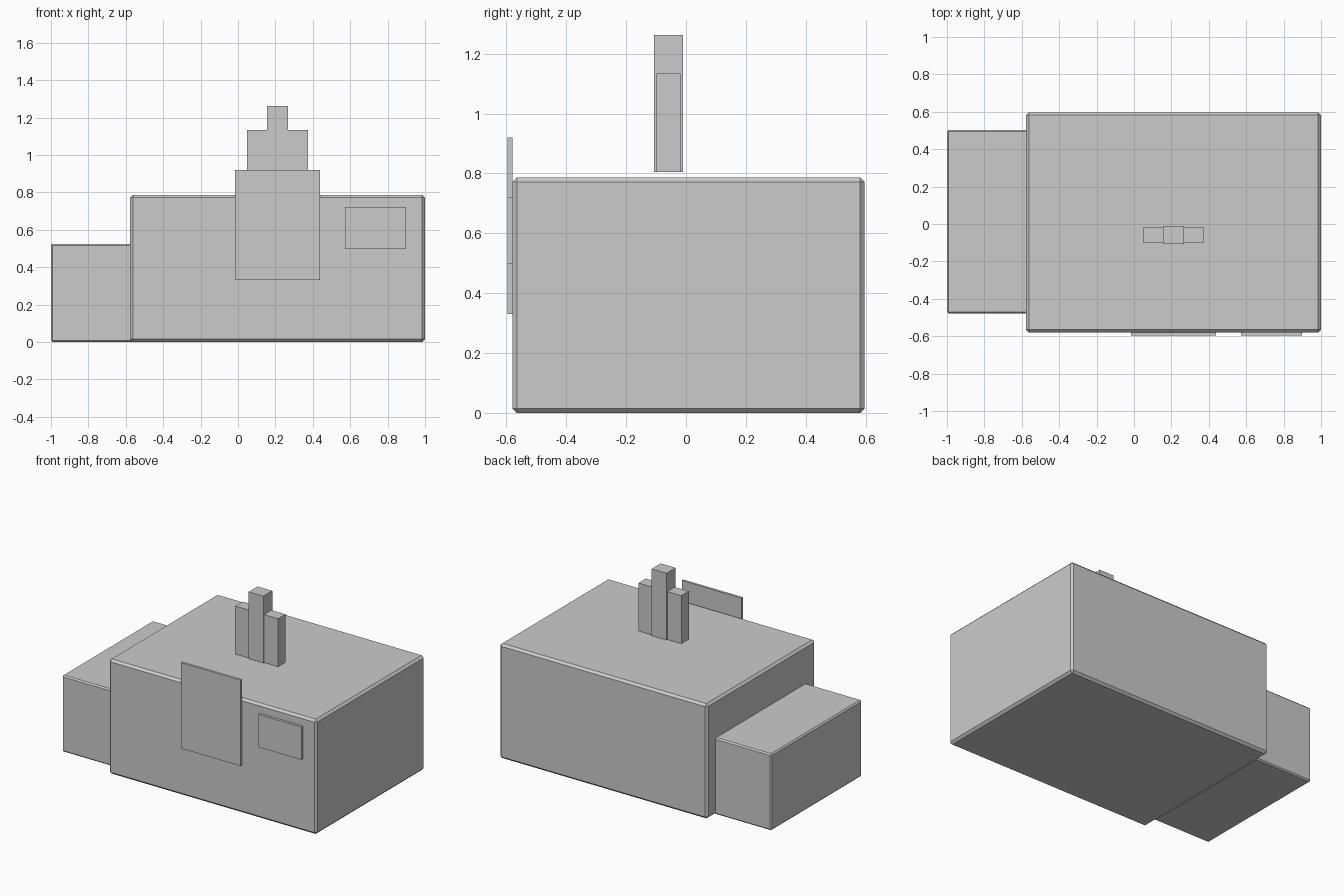
import bpy

if "Cube" in bpy.data.objects:
    bpy.data.objects.remove(bpy.data.objects["Cube"])

grey = bpy.data.materials.new("plain grey")
grey.diffuse_color = (0.6, 0.6, 0.6, 1)
grey.use_nodes = True
grey.node_tree.nodes["Principled BSDF"].inputs["Base Color"].default_value = grey.diffuse_color


def box(name, x, y, z, bevel=0):
    """Box spanning the given (low, high) ranges, optionally chamfered."""
    bpy.ops.mesh.primitive_cube_add(size=1)
    ob = bpy.context.object
    ob.name = name
    mid = [(a + b) / 2 for a, b in (x, y, z)]
    size = [b - a for a, b in (x, y, z)]
    for v in ob.data.vertices:
        v.co = [c * s for c, s in zip(v.co, size)]
    ob.location = mid
    ob.data.materials.append(grey)
    if bevel:
        m = ob.modifiers.new("chamfer", 'BEVEL')
        m.width = bevel
        m.segments = 1
    return ob


# Main building and lower side wing
box("main_block", (-0.577, 1.0), (-0.58, 0.597), (0, 0.787), 0.015)
box("side_wing", (-1.0, -0.56), (-0.479, 0.503), (0, 0.525), 0.009)

# Thin panels on the front wall
front = (-0.597, -0.58)
box("tall_front_panel", (-0.016, 0.438), front, (0.331, 0.92))
box("small_front_panel", (0.572, 0.898), front, (0.497, 0.722))

# Stepped tower just above the roof: tall centre with a shorter pair
box("tower_centre", (0.155, 0.267), (-0.107, -0.01), (0.804, 1.263))
for side, x in (("left", 0.048), ("right", 0.267)):
    box("tower_" + side, (x, x + 0.107), (-0.099, -0.019), (0.804, 1.134))
